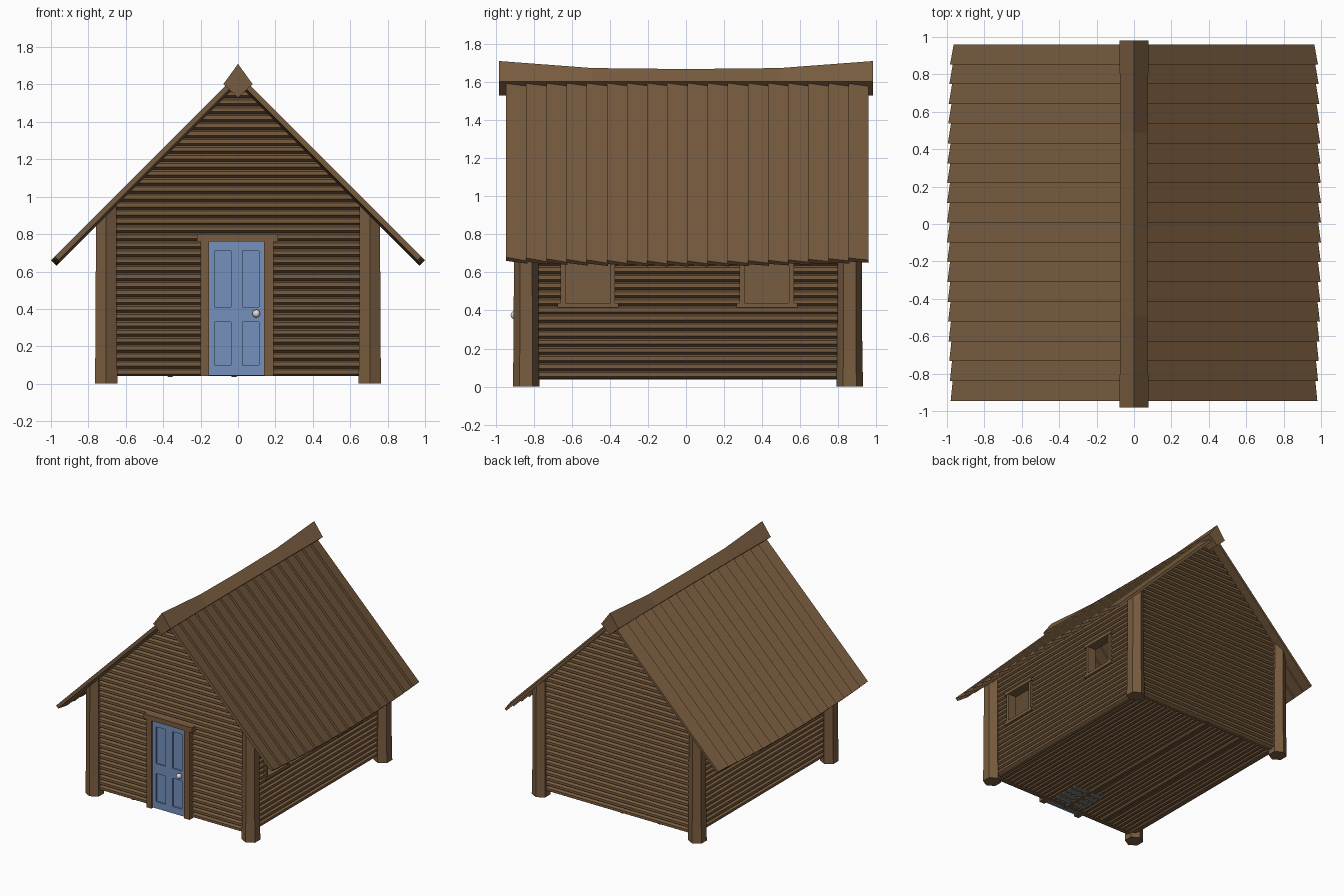
import bpy, bmesh, math

if "Cube" in bpy.data.objects:
    bpy.data.objects.remove(bpy.data.objects["Cube"])

def material(name, rgb):
    m = bpy.data.materials.new(name)
    m.diffuse_color = (*rgb, 1)
    m.use_nodes = True
    m.node_tree.nodes["Principled BSDF"].inputs["Base Color"].default_value = m.diffuse_color
    return m

WOOD = material("brown wood", (0.19, 0.108, 0.05))
BLUE = material("door blue", (0.18, 0.28, 0.51))
PALE = material("pale metal", (0.75, 0.73, 0.70))
GREY = material("grey slats", (0.22, 0.22, 0.22))

def finish(name, bm, mat):
    bmesh.ops.recalc_face_normals(bm, faces=bm.faces)
    me = bpy.data.meshes.new(name)
    bm.to_mesh(me)
    bm.free()
    me.materials.append(mat)
    ob = bpy.data.objects.new(name, me)
    bpy.context.collection.objects.link(ob)
    return ob

def loft(bm, rings):
    """Closed tube through equal-length rings of points, with end caps."""
    vs = [[bm.verts.new(p) for p in r] for r in rings]
    n = len(vs[0])
    for a, b in zip(vs, vs[1:]):
        for i in range(n):
            bm.faces.new((a[i], a[(i + 1) % n], b[(i + 1) % n], b[i]))
    bm.faces.new(vs[0])
    bm.faces.new(vs[-1])

def box(bm, x0, x1, y0, y1, z0, z1):
    loft(bm, [[(x, y0, z0), (x, y1, z0), (x, y1, z1), (x, y0, z1)] for x in (x0, x1)])

def under(x):
    """Height of the roof underside."""
    return 1.60 - abs(x)

PITCH, BASE = 0.0425, 0.04
YF, YB, XS = -0.84, 0.86, 0.70

def log_profile(z):
    """(outward, z) points of one bevelled log."""
    return [(-0.03, z), (0.0, z), (0.022, z + 0.013), (0.022, z + 0.033),
            (0.0, z + PITCH), (-0.03, z + PITCH)]

# Gable walls: log rows trimmed to the roof slope
for name, y, s in (("front_wall", YF, -1), ("back_wall", YB, 1)):
    bm = bmesh.new()
    for k in range(36):
        prof = log_profile(BASE + k * PITCH)
        loft(bm, [[(e * max(0.003, min(XS, under(0) + 0.005 - z)), y + s * d, z)
                   for d, z in prof] for e in (-1, 1)])
    finish(name, bm, WOOD)

# Side walls: log rows, right side broken by two window holes
WINDOWS = (-0.515, 0.425)
HALF = 0.13
for name, s in (("left_wall", -1), ("right_wall", 1)):
    bm = bmesh.new()
    for k in range(20):
        z = BASE + k * PITCH
        cuts = [YF, YB]
        if s > 0 and 0.42 < z + PITCH / 2 < 0.68:
            cuts = sorted(cuts + [c + h for c in WINDOWS for h in (-HALF, HALF)])
        for a, b in zip(cuts[::2], cuts[1::2]):
            loft(bm, [[(s * (XS - 0.022 + d), y, zz) for d, zz in log_profile(z)]
                      for y in (a, b)])
    finish(name, bm, WOOD)

# Window frames
for i, c in enumerate(WINDOWS):
    bm = bmesh.new()
    x0, x1 = XS - 0.06, XS + 0.015
    for e in (-1, 1):
        box(bm, x0, x1, c + e * HALF - 0.013, c + e * HALF + 0.013, 0.44, 0.68)
    for z in (0.415, 0.675):
        box(bm, x0, x1 + 0.005, c - 0.16, c + 0.16, z, z + 0.025)
    finish(f"window_frame_{i + 1}", bm, WOOD)

# Hexagonal corner posts, flared at the foot, tops cut to the roof slope
for cx in (-0.705, 0.705):
    for cy in (YF, YB):
        bm = bmesh.new()
        rings = []
        for r, z in ((0.070, 0), (0.066, 0.2), (0.063, None)):
            ring = []
            for i in range(6):
                a = math.pi / 2 + i * math.pi / 3
                x = cx + r * math.cos(a)
                ring.append((x, cy + r * math.sin(a), under(x) + 0.005 if z is None else z))
            rings.append(ring)
        loft(bm, rings)
        finish("corner_post", bm, WOOD)

# Roof: overlapping tilted planks, raised at their front edge
N, Y0, W = 18, -0.945, 0.1058
Q = math.sqrt(0.5)
for name, s in (("left_roof", -1), ("right_roof", 1)):
    bm = bmesh.new()
    for i in range(N):
        ya = Y0 + i * W
        yb = ya + W + (0.006 if i < N - 1 else 0)
        rings = []
        for y, lo, hi in ((ya, 0.015, 0.042), (yb, 0.0, 0.020)):
            end = 0.97 - 0.022 * y * y
            rings.append([(s * (u + n * Q), y, 1.60 - u + n * Q)
                          for u, n in ((0.0, lo), (end, lo), (end, hi), (0.0, hi))])
        loft(bm, rings)
    finish(name, bm, WOOD)

# Ridge beam with upswept ends
bm = bmesh.new()
loft(bm, [[(0, y, 1.53), (w, y, 1.602), (0, y, t), (-w, y, 1.602)]
          for y, w, t in ((-0.982, 0.078, 1.71), (-0.49, 0.073, 1.673), (0, 0.072, 1.668),
                          (0.49, 0.073, 1.673), (0.982, 0.078, 1.71))])
finish("ridge_beam", bm, WOOD)

# Floor boards running front to back, two set slightly lower
bm = bmesh.new()
n = 32
for i in range(n):
    w = 1.36 / n
    x = -0.68 + i * w
    z = 0.036 if i in (7, 15) else 0.045
    loft(bm, [[(x, y, 0.075), (x, y, z + 0.012), (x + 0.01, y, z), (x + w - 0.01, y, z),
               (x + w, y, z + 0.012), (x + w, y, 0.075)] for y in (YF, YB)])
finish("floor", bm, WOOD)

# Grey slats under the floor, inside the doorway
bm = bmesh.new()
for i in range(4):
    y = -0.77 + i * 0.065
    box(bm, -0.14, 0.13, y, y + 0.04, 0.041, 0.06)
finish("threshold_slats", bm, GREY)

# Door frame
bm = bmesh.new()
box(bm, -0.20, -0.155, -0.895, YF, 0.04, 0.765)
box(bm, 0.14, 0.19, -0.895, YF, 0.04, 0.765)
box(bm, -0.22, 0.215, -0.902, YF, 0.76, 0.80)
finish("door_frame", bm, WOOD)

# Door: grid of faces whose panel cells are inset and sunk
bm = bmesh.new()
xs = (-0.155, -0.125, -0.038, 0.024, 0.112, 0.14)
zs = (0.045, 0.10, 0.33, 0.41, 0.71, 0.76)
grid = [[bm.verts.new((x, -0.880, z)) for x in xs] for z in zs]
panels = []
for j in range(5):
    for i in range(5):
        f = bm.faces.new((grid[j][i], grid[j][i + 1], grid[j + 1][i + 1], grid[j + 1][i]))
        if i in (1, 3) and j in (1, 3):
            panels.append(f)
bmesh.ops.inset_individual(bm, faces=panels, thickness=0.010, depth=0)
for f in panels:
    for v in f.verts:
        v.co.y += 0.012
box(bm, xs[0], xs[-1], -0.867, -0.80, zs[0], zs[-1])
finish("door", bm, BLUE)

# Door knob
bm = bmesh.new()
bmesh.ops.create_uvsphere(bm, u_segments=16, v_segments=10, radius=0.021)
bmesh.ops.translate(bm, verts=bm.verts, vec=(0.098, -0.900, 0.375))
knob = finish("door_knob", bm, PALE)
for p in knob.data.polygons:
    p.use_smooth = True
